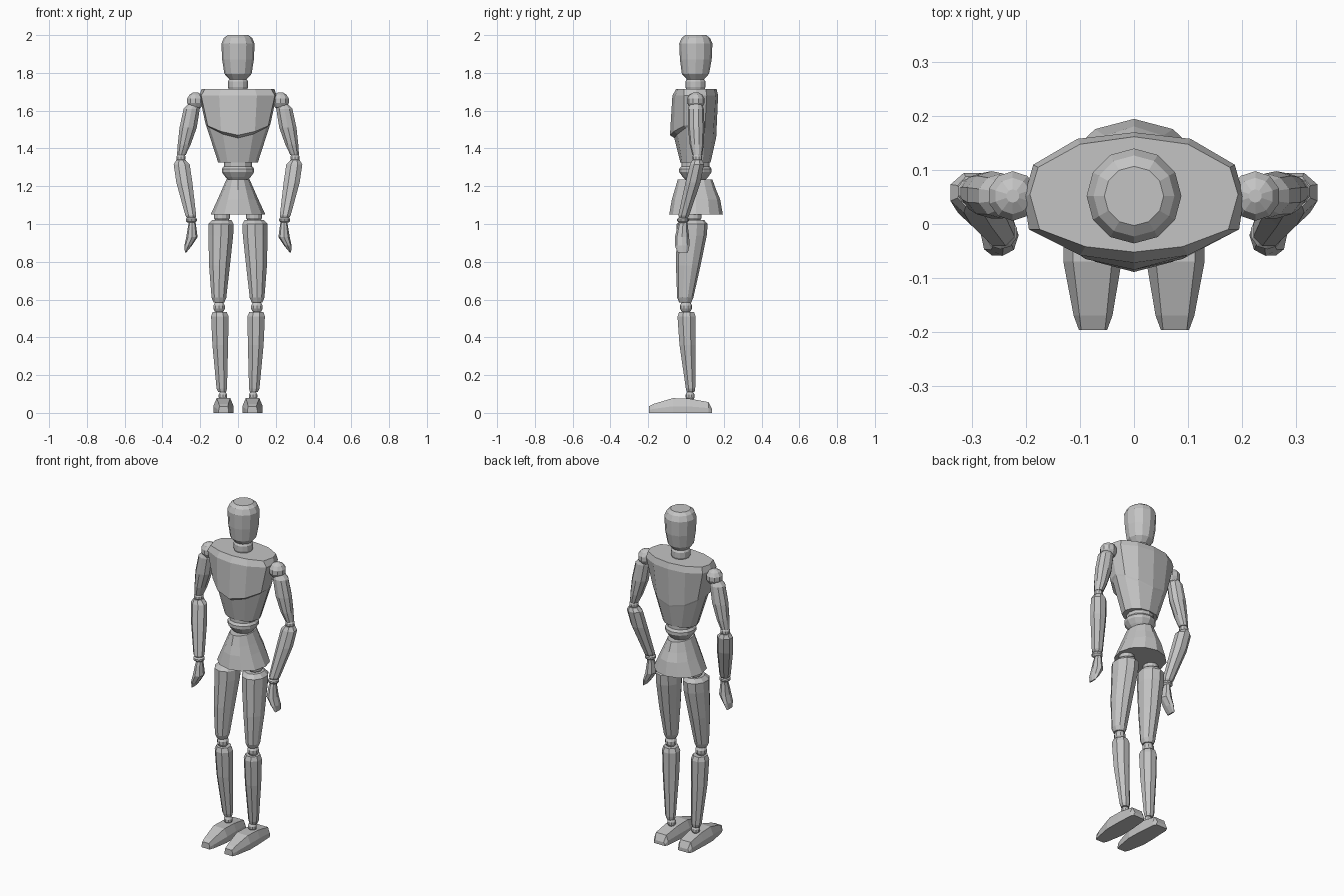
import bpy, bmesh, math

grey = bpy.data.materials.new("light grey")
grey.diffuse_color = (0.55, 0.55, 0.55, 1)


def loft(name, rings, mirror=False):
    """Skin a list of equal-length point rings and cap both ends."""
    bm = bmesh.new()
    vs = [[bm.verts.new(p) for p in r] for r in rings]
    n = len(vs[0])
    for a, b in zip(vs, vs[1:]):
        for i in range(n):
            j = (i + 1) % n
            bm.faces.new((a[i], a[j], b[j], b[i]))
    bm.faces.new(vs[0])
    bm.faces.new(vs[-1])
    bmesh.ops.recalc_face_normals(bm, faces=bm.faces)
    me = bpy.data.meshes.new(name)
    bm.to_mesh(me)
    bm.free()
    me.materials.append(grey)
    ob = bpy.data.objects.new(name, me)
    bpy.context.collection.objects.link(ob)
    if mirror:
        ob.modifiers.new("mirror", 'MIRROR')
    return ob


def oval(name, rows, n=12, mirror=False, phase=0.0):
    """Stack of level ovals: (cx, cy, z, rx, ry)."""
    rings = []
    for cx, cy, z, rx, ry in rows:
        angs = [2 * math.pi * (i + phase) / n - math.pi / 2 for i in range(n)]
        rings.append([(cx + rx * math.cos(a), cy + ry * math.sin(a), z) for a in angs])
    return loft(name, rings, mirror)


def ball(name, cx, cy, cz, r, h, n=12, mirror=False):
    """Faceted ball joint with half height h."""
    rows = []
    for k in range(6):
        t = math.radians(-75 + 30 * k)
        rows.append((cx, cy, cz + h * math.sin(t) / math.sin(math.radians(75)),
                     r * math.cos(t) / math.cos(math.radians(15)),
                     r * math.cos(t) / math.cos(math.radians(15))))
    return oval(name, rows, n, mirror)


def half_rings(name, halves):
    """Loft rings given as right-side outlines from back centre to front centre."""
    loft(name, [h + [(-x, y, z) for x, y, z in h[-2:0:-1]] for h in halves])


# head and neck
oval("head", [(0, .05, 1.765, .045, .045), (0, .05, 1.795, .072, .072),
              (0, .052, 1.87, .084, .084), (0, .052, 1.955, .088, .088),
              (0, .052, 1.985, .075, .075), (0, .052, 2.0, .055, .055)])
oval("neck", [(0, .05, 1.70, .045, .045), (0, .05, 1.725, .053, .053),
              (0, .05, 1.755, .053, .053), (0, .05, 1.775, .04, .04)])

# torso: shoulders, chest edge, step under the chest, waist
half_rings("torso", [
    [(x, y, 1.715) for x, y in ((0, .162), (.1, .148), (.178, .105), (.193, .055),
                                (.175, -.01), (.09, -.042), (0, -.052))],
    [(x, y, 1.68) for x, y in ((0, .17), (.105, .158), (.187, .11), (.204, .05),
                               (.195, -.01), (.1, -.058), (0, -.072))],
    [(0, .16, 1.46), (.09, .145, 1.48), (.148, .1, 1.51), (.172, .05, 1.53),
     (.16, -.01, 1.52), (.09, -.065, 1.49), (0, -.085, 1.47)],
    [(0, .158, 1.45), (.088, .142, 1.47), (.145, .098, 1.5), (.168, .05, 1.52),
     (.15, .0, 1.51), (.08, -.045, 1.475), (0, -.062, 1.455)],
    [(x, y, 1.325) for x, y in ((0, .13), (.055, .12), (.09, .09), (.105, .05),
                                (.09, .005), (.055, -.02), (0, -.03))],
])

# waist joint and pelvis
oval("waist", [(0, .05, 1.225, .045, .045), (0, .05, 1.25, .068, .068),
               (0, .05, 1.275, .086, .086), (0, .05, 1.292, .086, .086),
               (0, .05, 1.305, .075, .075), (0, .05, 1.33, .075, .075)])
oval("pelvis", [(0, .053, 1.05, .145, .142), (0, .053, 1.13, .108, .128),
                (0, .05, 1.18, .086, .11), (0, .048, 1.235, .062, .092)])

# legs
ball("hip", .085, .04, 1.04, .042, .035, mirror=True)
oval("thigh", [(.085, .035, 1.022, .052, .06), (.09, .033, 1.0, .07, .082),
               (.091, .03, .94, .069, .08), (.098, .012, .78, .058, .065),
               (.101, -.004, .61, .041, .043), (.101, -.004, .585, .03, .032)],
     10, True)
ball("knee", .1, 0, .56, .032, .032, 10, True)
oval("shin", [(.097, .003, .535, .04, .043), (.096, .003, .51, .05, .052),
              (.094, .008, .36, .045, .046), (.086, .024, .13, .03, .027),
              (.084, .025, .11, .023, .022)], 8, True, .5)
ball("ankle", .08, .022, .09, .024, .025, 10, True)

# foot: cross-sections from toe to heel (y, centre x, half widths low and high, top)
foot = [(-.197, .076, .026, .022, .035), (-.17, .076, .036, .025, .048),
        (-.07, .077, .054, .036, .078), (.02, .078, .052, .036, .075),
        (.12, .08, .045, .034, .057), (.138, .08, .036, .028, .02)]
loft("foot", [[(c - w, y, 0), (c + w, y, 0), (c + w, y, .45 * t),
               (c + u, y, t), (c - u, y, t), (c - w, y, .45 * t)]
              for y, c, w, u, t in foot], True)

# arms
ball("shoulder", .225, .052, 1.652, .046, .045, 10, True)
oval("upper_arm", [(.232, .052, 1.64, .03, .03), (.245, .052, 1.61, .045, .042),
                   (.264, .054, 1.51, .048, .044), (.285, .057, 1.42, .036, .037),
                   (.3, .06, 1.365, .024, .026)], 10, True)
ball("elbow", .302, .06, 1.35, .026, .024, 10, True)
oval("forearm", [(.302, .06, 1.338, .027, .03), (.298, .058, 1.315, .046, .04),
                 (.284, .037, 1.22, .046, .043), (.25, -.012, 1.045, .031, .031),
                 (.248, -.014, 1.032, .024, .024)], 8, True, .5)
ball("wrist", .247, -.016, 1.022, .031, .018, 10, True)
oval("hand", [(.243, -.014, 1.01, .018, .022), (.243, -.018, .985, .022, .028),
              (.244, -.021, .93, .03, .038), (.264, -.02, .885, .02, .038),
              (.277, -.018, .85, .004, .028)], 8, True)
